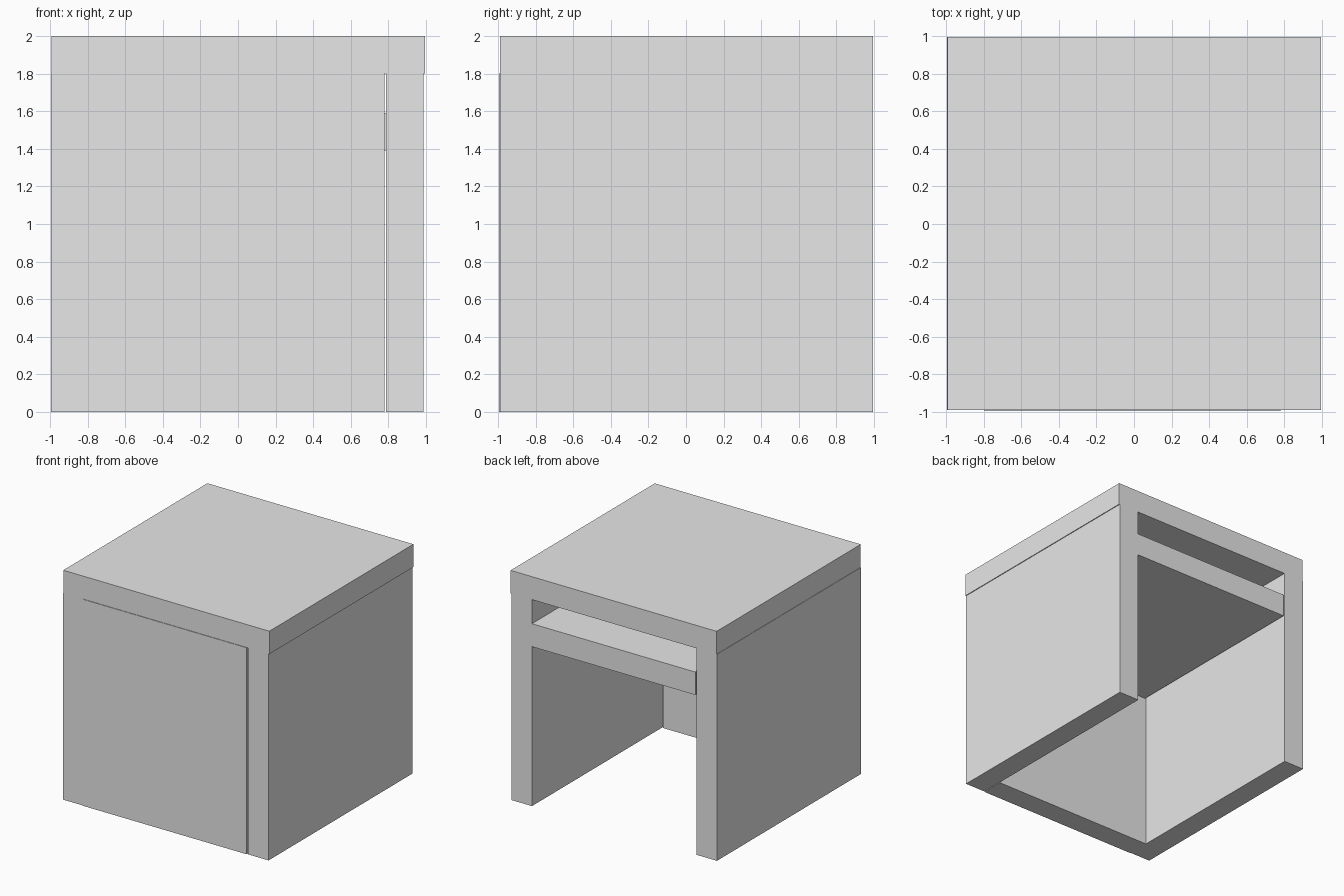
import bpy

cube = bpy.data.objects.get("Cube")
if cube:
    bpy.data.objects.remove(cube, do_unlink=True)

grey = bpy.data.materials.new("plain_grey")
grey.use_nodes = True
colour = (0.8, 0.8, 0.8, 1)
grey.diffuse_color = colour
grey.node_tree.nodes["Principled BSDF"].inputs["Base Color"].default_value = colour


def board(name, x, y, z):
    """Flat board spanning the given (low, high) ranges."""
    spans = (x, y, z)
    bpy.ops.mesh.primitive_cube_add(size=1, location=[(a + b) / 2 for a, b in spans])
    obj = bpy.context.object
    obj.name = name
    obj.scale = [b - a for a, b in spans]
    bpy.ops.object.transform_apply(location=False, rotation=False, scale=True)
    obj.data.materials.append(grey)
    return obj


FRONT, BACK = -0.99, 0.995
TOP = 1.8      # underside of the table top

# Top slab
board("table_top", (-0.992, 0.995), (FRONT, BACK), (TOP, 2))
# Side panels
board("right_side", (-0.995, -0.796), (FRONT, BACK), (0, TOP))
board("left_side", (0.789, 0.988), (FRONT, BACK), (0, TOP))
# Front panel, with a fine gap beside the left side
board("front_panel", (-0.796, 0.78), (-0.995, -0.795), (0, TOP))
# Shelf below the top, open at the back
board("shelf", (-0.786, 0.789), (-0.795, BACK), (1.39, 1.59))
